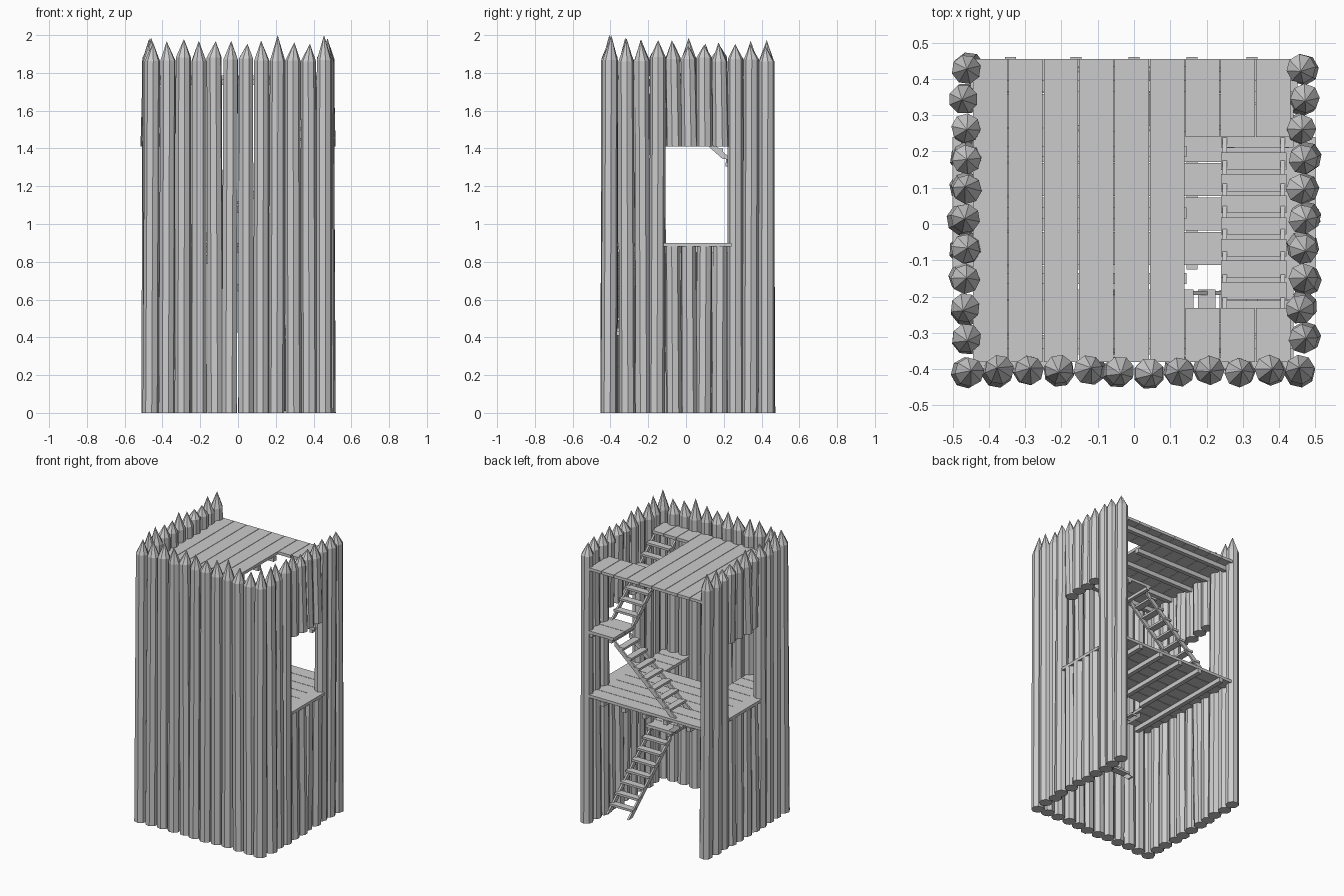
import bpy, bmesh, math, random
from mathutils import Matrix, Vector

random.seed(4)
if "Cube" in bpy.data.objects:
    bpy.data.objects.remove(bpy.data.objects["Cube"])

wood = bpy.data.materials.new("weathered_grey_wood")
wood.use_nodes = True
GREY = (0.6, 0.6, 0.6, 1)
wood.diffuse_color = GREY
wood.node_tree.nodes["Principled BSDF"].inputs["Base Color"].default_value = GREY

MID, TOP, THICK = 0.90, 1.785, 0.02
RISE, GOING, TREADS = 0.055, 0.0595, 7
PITCH, RADIUS = 0.083, 0.042
WIN_LOW, WIN_HIGH = 0.88, 1.41


def finish(bm, name):
    bmesh.ops.recalc_face_normals(bm, faces=bm.faces)
    mesh = bpy.data.meshes.new(name)
    bm.to_mesh(mesh)
    bm.free()
    mesh.materials.append(wood)
    obj = bpy.data.objects.new(name, mesh)
    bpy.context.scene.collection.objects.link(obj)
    return obj


def box(bm, x, y, z):
    """Add a box from (low, high) pairs."""
    size = [b - a for a, b in (x, y, z)]
    mid = [(a + b) / 2 for a, b in (x, y, z)]
    bmesh.ops.create_cube(bm, size=1, matrix=Matrix.Translation(mid) @ Matrix.Diagonal((*size, 1)))


def log(bm, x, y, low, high, tip=None):
    """Add an eight-sided, slightly leaning log, sharpened when a tip height is given."""
    turn = random.uniform(0, math.pi / 4)
    lean = Vector((random.uniform(-0.007, 0.007), random.uniform(-0.007, 0.007), 0))
    rings = []
    for z, r, shift in ((low, RADIUS * 1.03, lean), (high, RADIUS * 0.97, -lean * 0.4)):
        rings.append([bm.verts.new(Vector((x + r * math.cos(turn + k * math.pi / 4),
                                           y + r * math.sin(turn + k * math.pi / 4), z)) + shift)
                      for k in range(8)])
    bottom, top = rings
    bm.faces.new(bottom[::-1])
    for k in range(8):
        bm.faces.new((bottom[k], bottom[k - 7], top[k - 7], top[k]))
    if tip:
        point = bm.verts.new((x + random.uniform(-0.008, 0.008), y + random.uniform(-0.008, 0.008), tip))
        for k in range(8):
            bm.faces.new((top[k], top[k - 7], point))
    else:
        bm.faces.new(top)


def full_log(bm, x, y, low=0.0, tip=None):
    log(bm, x, y, low, random.uniform(1.86, 1.885), tip or random.uniform(1.94, 1.99))


# Front palisade
bm = bmesh.new()
for i in range(12):
    full_log(bm, -0.456 + PITCH * i, -0.405 + random.uniform(-0.006, 0.004), tip=2.0 if i in (8, 11) else None)
finish(bm, "front_palisade")

# Side palisades, each with a window
for side, name in ((1, "left_palisade"), (-1, "right_palisade")):
    bm = bmesh.new()
    for i in range(10):
        x, y = side * 0.464 + random.uniform(-0.005, 0.005), 0.427 - 0.0825 * i
        if 3 <= i <= 6:
            log(bm, x, y, 0, WIN_LOW)
            full_log(bm, x, y, low=WIN_HIGH)
        else:
            full_log(bm, x, y)
    finish(bm, name)
    bm = bmesh.new()
    box(bm, sorted((side * 0.42, side * 0.5)), (-0.12, 0.24), (WIN_LOW, MID))
    finish(bm, name.split("_")[0] + "_window_sill")

GAP = 0.0015

# Middle floor: boards across, with a stair opening at the front
bm = bmesh.new()
for i in range(9):
    y0 = -0.4 + 0.095 * i
    spans = [(-0.44, -0.21), (0.24, 0.44)] if i < 3 else [(-0.44, 0.44)]
    for span in spans:
        box(bm, span, (y0 + GAP, y0 + 0.095 - GAP), (MID - THICK, MID))
finish(bm, "middle_floor")

bm = bmesh.new()
for x in (-0.34, -0.16, 0, 0.16, 0.325):
    start = -0.125 if abs(x) < 0.2 else -0.38
    box(bm, (x - 0.015, x + 0.015), (start, 0.46), (MID - 0.05, MID - THICK))
finish(bm, "middle_floor_joists")

# Top floor: boards front to back, with a stair opening on the left
bm = bmesh.new()
for i in range(9):
    x0 = -0.445 + 0.0975 * i
    spans = [(-0.38, -0.232), (0.24, 0.455)] if i > 5 else [(-0.38, 0.455)]
    for span in spans:
        box(bm, (x0 + GAP, x0 + 0.0975 - GAP), span, (TOP - THICK, TOP))
finish(bm, "top_floor")

bm = bmesh.new()
for y in (-0.33, -0.15, 0.03, 0.2, 0.38):
    end = 0.145 if -0.23 < y < 0.24 else 0.45
    box(bm, (-0.45, end), (y - 0.015, y + 0.015), (TOP - 0.05, TOP - THICK))
finish(bm, "top_floor_joists")


def stair_flight(name, start, angle, z0):
    """Build open treads on two sloped stringers along +x, then turn and place them."""
    bm = bmesh.new()
    for i in range(TREADS):
        x, z = 0.03 + GOING * i, RISE * (i + 1)
        box(bm, (x - 0.024, x + 0.024), (-0.09, 0.09), (z - 0.015, z))
    end, rise = GOING * (TREADS + 0.4), RISE * TREADS
    profile = [(-0.035, 0), (0.01, 0), (end, rise - 0.005), (end, rise + 0.03), (end - 0.05, rise - 0.013)]
    for y in (-0.08, 0.08):
        sides = [[bm.verts.new((px, y + dy, pz)) for px, pz in profile] for dy in (-0.006, 0.006)]
        bm.faces.new(sides[0])
        bm.faces.new(sides[1][::-1])
        for k in range(len(profile)):
            bm.faces.new((sides[0][k], sides[0][k - 1], sides[1][k - 1], sides[1][k]))
    bm.transform(Matrix.Translation((*start, z0)) @ Matrix.Rotation(math.radians(angle), 4, "Z"))
    finish(bm, name)


def landing(name, x, y, z):
    """Build a small boarded platform with two bearers."""
    bm = bmesh.new()
    step = (y[1] - y[0]) / 2
    for i in range(2):
        y0 = y[0] + step * i
        box(bm, x, (y0 + GAP, y0 + step - GAP), (z - THICK, z))
    for bx in (x[0] + 0.025, x[1] - 0.025):
        box(bm, (bx - 0.012, bx + 0.012), y, (z - 0.04, z - THICK))
    finish(bm, name)


# Stairs winding up from the ground to the top floor
LOW_LANDING, HIGH_LANDING = 0.45, 1.345
stair_flight("ground_stair", (0.33, 0.25), -90, 0.01)
landing("lower_landing", (0.235, 0.44), (-0.37, -0.18), LOW_LANDING)
stair_flight("lower_stair", (0.23, -0.27), 180, LOW_LANDING)
stair_flight("upper_stair", (-0.19, 0.345), 0, MID)
landing("upper_landing", (0.24, 0.44), (0.21, 0.455), HIGH_LANDING)
stair_flight("top_stair", (0.33, 0.203), -90, HIGH_LANDING)
